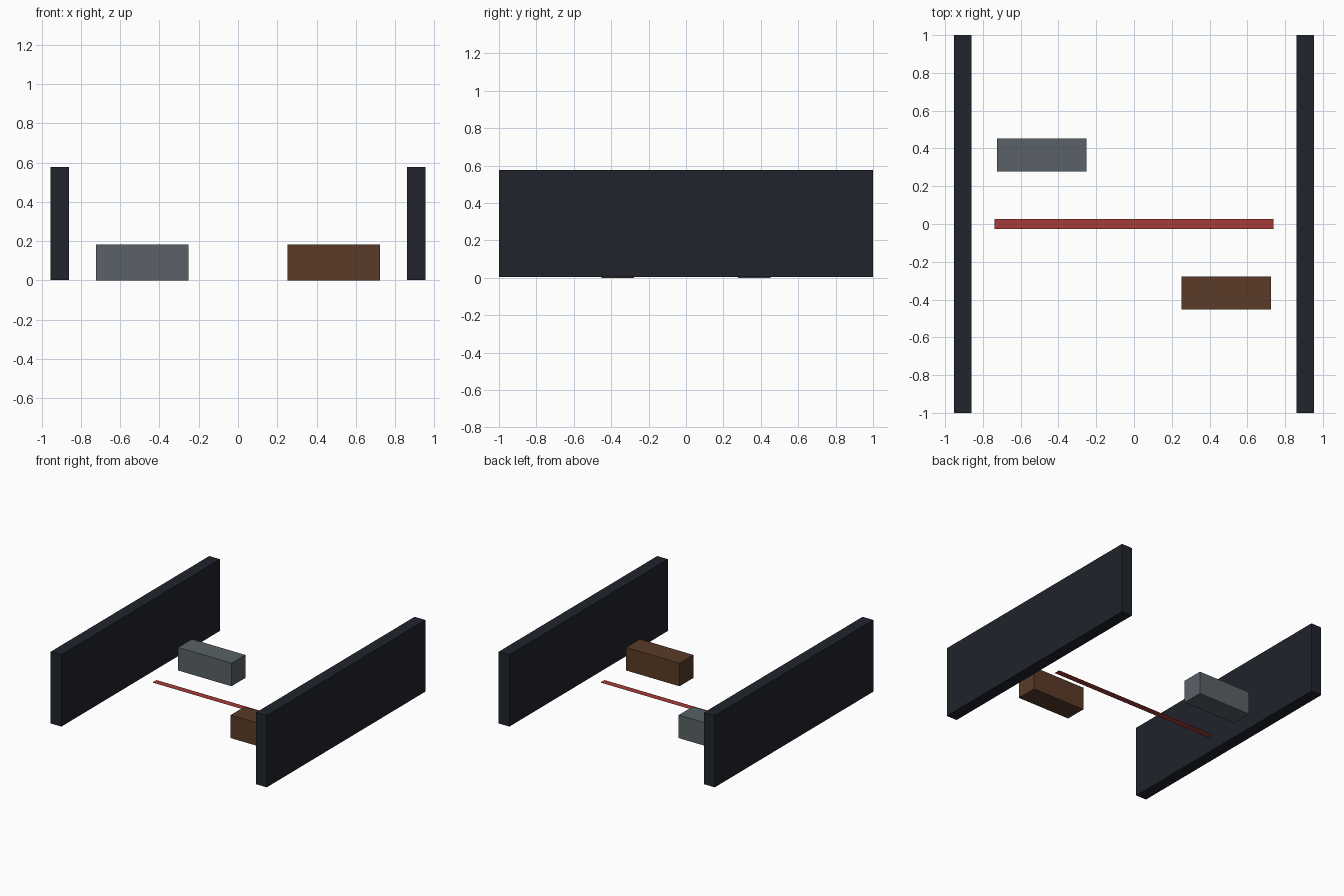
import bpy

if "Cube" in bpy.data.objects:
    bpy.data.objects.remove(bpy.data.objects["Cube"])


def material(name, rgb):
    mat = bpy.data.materials.new(name)
    mat.diffuse_color = (*rgb, 1)
    mat.use_nodes = True
    mat.node_tree.nodes["Principled BSDF"].inputs["Base Color"].default_value = mat.diffuse_color
    return mat


def box(name, center, size, mat):
    bpy.ops.mesh.primitive_cube_add(size=1, location=center)
    ob = bpy.context.object
    ob.name = name
    ob.scale = size
    bpy.ops.object.transform_apply(location=False, rotation=False, scale=True)
    ob.data.materials.append(mat)
    return ob


dark = material("dark_wall", (0.014, 0.017, 0.024))
grey = material("grey_block", (0.10, 0.12, 0.135))
brown = material("brown_block", (0.10, 0.044, 0.021))
red = material("red_stripe", (0.38, 0.045, 0.04))

# Side walls, just clear of the ground
for side, name in ((-1, "left_wall"), (1, "right_wall")):
    box(name, (side * 0.907, 0, 0.29), (0.094, 2.0, 0.573), dark)

# Two low blocks on opposite sides of the stripe
box("grey_block", (-0.488, 0.365, 0.092), (0.472, 0.174, 0.184), grey)
box("brown_block", (0.488, -0.365, 0.092), (0.472, 0.174, 0.184), brown)

# Flat centre stripe
bpy.ops.mesh.primitive_plane_add(size=1, location=(0, 0, 0.016))
stripe = bpy.context.object
stripe.name = "centre_stripe"
stripe.scale = (1.476, 0.052, 1)
bpy.ops.object.transform_apply(location=False, rotation=False, scale=True)
stripe.data.materials.append(red)
